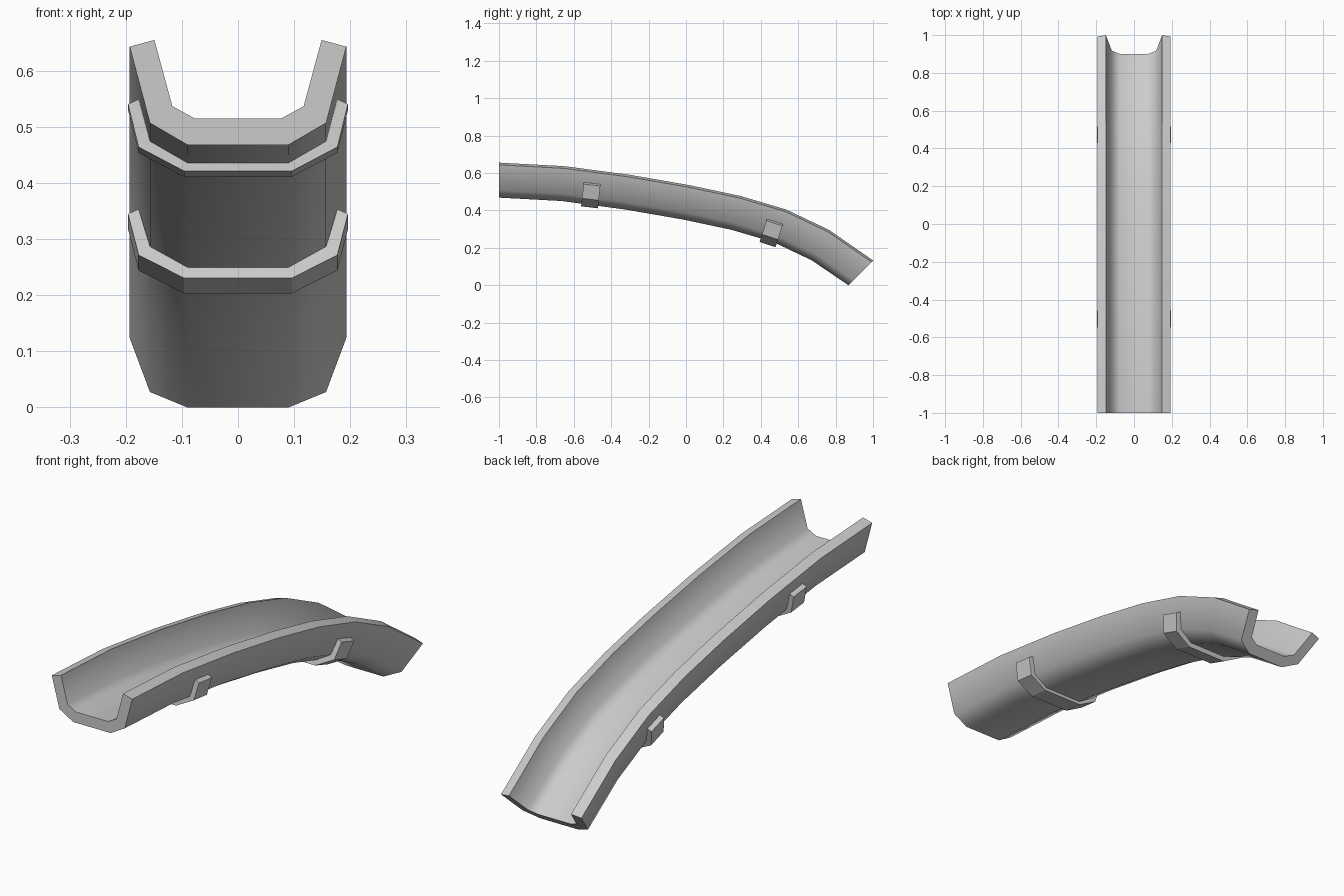
import bpy, bmesh, math

if "Cube" in bpy.data.objects:
    bpy.data.objects.remove(bpy.data.objects["Cube"])


def mirrored(half_outer, half_inner):
    """Closed U-shaped section from the right half of its outer and inner outlines."""
    left = lambda pts: [(-x, h) for x, h in pts]
    return (left(half_outer[::-1]) + half_outer +
            half_inner[::-1] + left(half_inner))


def loft(name, section, frames, smooth=None):
    """Sweep a section (x, height) along frames (y, z, downward pitch in degrees)."""
    bm = bmesh.new()
    rings = []
    for y, z, pitch in frames:
        s, c = math.sin(math.radians(pitch)), math.cos(math.radians(pitch))
        rings.append([bm.verts.new((x, y + h * s, z + h * c)) for x, h in section])
    n = len(section)
    for a, b in zip(rings, rings[1:]):
        for i in range(n):
            j = (i + 1) % n
            bm.faces.new((a[i], a[j], b[j], b[i]))
    # U-shaped end caps, split into quads between outer and inner outline
    for ring in (rings[0], rings[-1]):
        for i in range(n // 2 - 1):
            bm.faces.new((ring[i], ring[i + 1], ring[n - 2 - i], ring[n - 1 - i]))
    bmesh.ops.recalc_face_normals(bm, faces=bm.faces)
    mesh = bpy.data.meshes.new(name)
    bm.to_mesh(mesh)
    bm.free()
    obj = bpy.data.objects.new(name, mesh)
    bpy.context.collection.objects.link(obj)
    if smooth:
        bpy.ops.object.select_all(action='DESELECT')
        obj.select_set(True)
        bpy.context.view_layer.objects.active = obj
        bpy.ops.object.shade_smooth_by_angle(angle=math.radians(smooth))
    return obj


# Open trough: U section following a downward curve
def ordered(outer, inner):
    return mirrored(outer, inner[::1])


trough_section = ordered([(.09, 0), (.157, .039), (.193, .175)],
                         [(.077, .047), (.117, .069), (.149, .187)])
trough_path = [(-1, .468, 0), (-.666, .450, 5), (-.328, .405, 8.5),
               (-.016, .351, 11), (.243, .296, 14.5), (.468, .230, 21),
               (.672, .133, 30), (.868, 0, 45)]
loft("trough", trough_section, trough_path, smooth=50)

# Two support bands hugging the underside
band_section = ordered([(.096, -.02), (.177, .023), (.196, .10)],
                       [(.09, 0), (.157, .039), (.177, .109)])
for name, y, z, pitch in (("front_band", -.514, .436, 6.6),
                          ("rear_band", .442, .236, 17.8)):
    dy = .045 * math.cos(math.radians(pitch))
    dz = .045 * math.sin(math.radians(pitch))
    loft(name, band_section, [(y - dy, z + dz, pitch), (y + dy, z - dz, pitch)])
